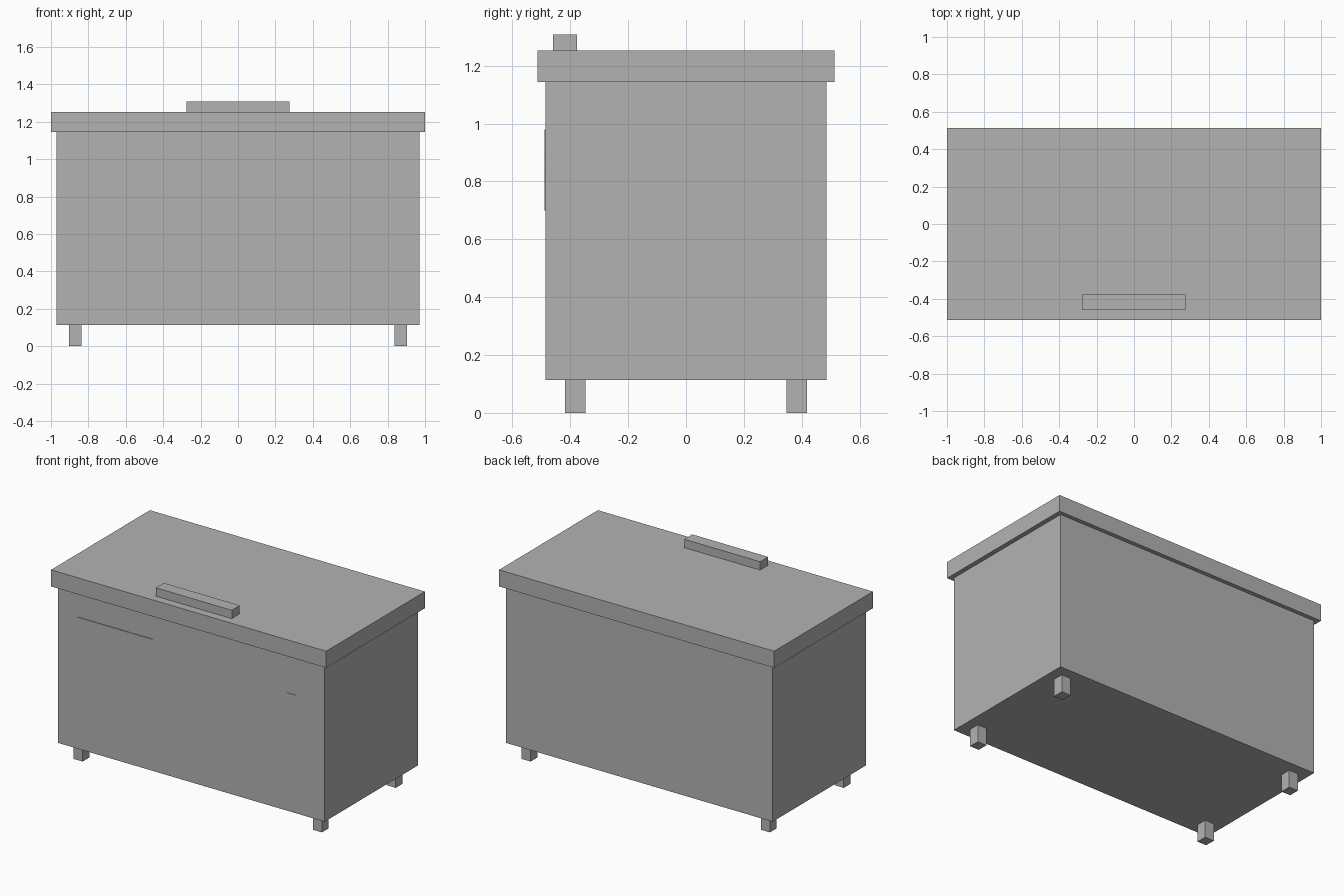
import bpy

cube = bpy.data.objects.get("Cube")
if cube:
    bpy.data.objects.remove(cube, do_unlink=True)

# One flat grey for the whole chest
COLOUR = (0.45, 0.45, 0.45, 1.0)
grey = bpy.data.materials.new("plain grey")
grey.use_nodes = True
grey.diffuse_color = COLOUR
grey.node_tree.nodes["Principled BSDF"].inputs["Base Color"].default_value = COLOUR


def box(name, x, y, z):
    """Box spanning the given (low, high) range on each axis."""
    spans = (x, y, z)
    bpy.ops.mesh.primitive_cube_add(size=1, location=[sum(s) / 2 for s in spans])
    obj = bpy.context.object
    obj.name = name
    obj.scale = [s[1] - s[0] for s in spans]
    bpy.ops.object.transform_apply(location=False, rotation=False, scale=True)
    obj.data.materials.append(grey)
    return obj


FRONT = -0.486
BODY_BOTTOM, LID_BOTTOM, LID_TOP = 0.114, 1.144, 1.253

# Body, overhanging lid and lid handle
box("body", (-0.97, 0.97), (FRONT, -FRONT), (BODY_BOTTOM, LID_BOTTOM))
box("lid", (-1.0, 1.0), (-0.513, 0.513), (LID_BOTTOM, LID_TOP))
box("lid_handle", (-0.276, 0.276), (-0.459, -0.376), (LID_TOP, 1.308))

# Thin label panel and small indicator on the front
box("front_label", (-0.83, -0.28), (FRONT - 0.004, FRONT), (0.70, 0.98))
box("front_indicator", (0.69, 0.77), (FRONT - 0.003, FRONT), (0.835, 0.89))

# Four square feet
for x, side in ((-0.87, "right"), (0.87, "left")):
    for y, end in ((-0.383, "front"), (0.383, "back")):
        box(f"{end}_{side}_foot", (x - 0.033, x + 0.033),
            (y - 0.035, y + 0.035), (0, BODY_BOTTOM))
